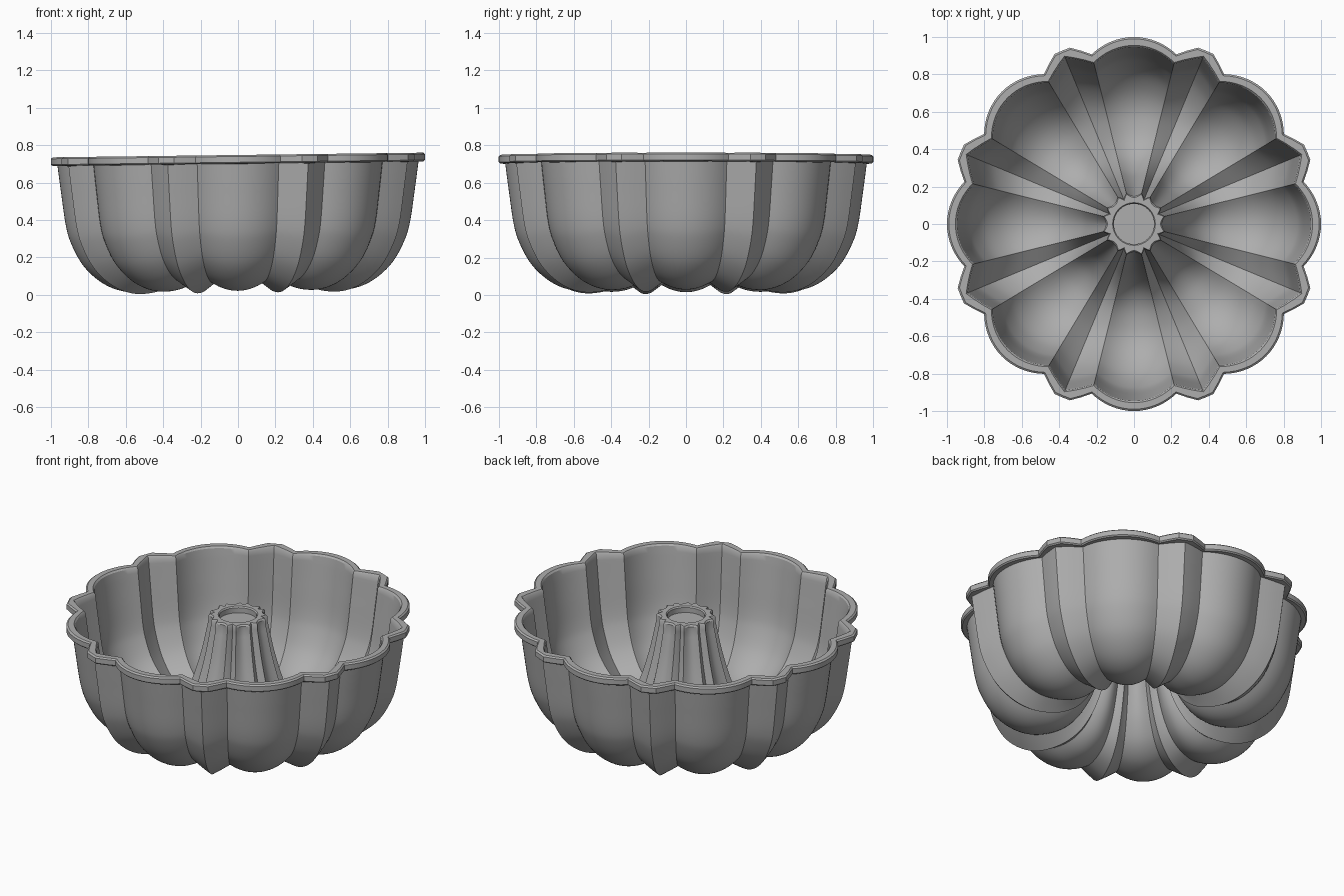
import bpy, bmesh, math
from mathutils import Vector

cube = bpy.data.objects.get("Cube")
if cube:
    bpy.data.objects.remove(cube, do_unlink=True)

THICK = 0.025        # wall thickness
TILT = 0.0125        # the pan leans slightly along x
LOBES = 8
VALLEY, RIDGE = 14.0, 22.5   # degrees from the lobe centre

# Single cast metal colour
metal = bpy.data.materials.new("grey metal")
metal.use_nodes = True
GREY = (0.42, 0.42, 0.42, 1)
metal.diffuse_color = GREY
bsdf = next(n for n in metal.node_tree.nodes if n.type == 'BSDF_PRINCIPLED')
bsdf.inputs["Base Color"].default_value = GREY


def flute(deg, blunt):
    """Relative push of the wall: rounded lobe, valley, then a pointed ridge."""
    d = abs((deg + RIDGE) % (2 * RIDGE) - RIDGE)
    if d <= VALLEY:
        return -(d / VALLEY) ** 2
    peak, full = (0.05, 20.0) if blunt else (0.25, RIDGE)
    return -1 + (1 + peak) * min(1, (d - VALLEY) / (full - VALLEY))


def smooth_path(points, steps=6):
    """Catmull-Rom path through the profile points, as (point, outward normal)."""
    p = [Vector(q) for q in points]
    p = [2 * p[0] - p[1]] + p + [2 * p[-1] - p[-2]]
    path = []
    for a, b, c, d in zip(p, p[1:], p[2:], p[3:]):
        for i in range(steps):
            t = i / steps
            path.append(0.5 * (2 * b + (c - a) * t + (2 * a - 5 * b + 4 * c - d) * t ** 2
                               + (3 * b - a - 3 * c + d) * t ** 3))
    path.append(p[-2])
    result = []
    for i, q in enumerate(path):
        tan = (path[min(i + 1, len(path) - 1)] - path[max(i - 1, 0)]).normalized()
        result.append((q, Vector((-tan.y, tan.x))))
    return result


def finish(bm, name):
    for v in bm.verts:
        v.co.z += TILT * v.co.x
    bmesh.ops.recalc_face_normals(bm, faces=bm.faces)
    mesh = bpy.data.meshes.new(name)
    bm.to_mesh(mesh)
    bm.free()
    mesh.materials.append(metal)
    obj = bpy.data.objects.new(name, mesh)
    bpy.context.collection.objects.link(obj)
    bpy.ops.object.select_all(action='DESELECT')
    obj.select_set(True)
    bpy.context.view_layer.objects.active = obj
    bpy.ops.object.shade_smooth_by_angle(angle=math.radians(32))
    return obj


# Underside profile: from below the rim, round the floor and up the centre tube
wall = smooth_path([(0.965, 0.70), (0.945, 0.55), (0.92, 0.38), (0.89, 0.28),
                    (0.83, 0.17), (0.75, 0.09), (0.66, 0.04), (0.56, 0.022),
                    (0.44, 0.04), (0.34, 0.10), (0.265, 0.20), (0.215, 0.32),
                    (0.165, 0.50), (0.125, 0.70)])

# Closed loop of rings: (point, push direction, push amount, blunt ridge)
OUT, IN, NONE = Vector((1, 0)), Vector((-1, 0)), Vector((0, 0))
amount = lambda q: 0.015 + 0.05 * q.x
rings = [(q, n, amount(q), False) for q, n in wall]
# Tube mouth
for r, z in [(0.108, 0.69), (0.108, 0.738), (0.114, 0.746)]:
    rings.append((Vector((r, z)), NONE, 0, False))
for r, z in [(0.142, 0.746), (0.15, 0.736)]:
    rings.append((Vector((r, z)), IN, 0.0215, False))
# Cavity surface
rings += [(q - n * THICK, n, amount(q), False) for q, n in reversed(wall)]
# Rim lip
for r, z, blunt in [(0.946, 0.738, False), (0.955, 0.748, False), (0.99, 0.748, True),
                    (1.0, 0.740, True), (1.0, 0.709, True), (0.992, 0.702, True)]:
    rings.append((Vector((r, z)), OUT, 0.065, blunt))

# Angles around one lobe, repeated for all lobes
sector = [VALLEY * i / 8 for i in range(-8, 9)] + [17, 20, RIDGE, 25, 28]
angles = [k * 2 * RIDGE + a for k in range(LOBES) for a in sector]

bm = bmesh.new()
grid = []
for q, n, amp, blunt in rings:
    loop = []
    for a in angles:
        s = q + n * amp * flute(a, blunt)
        t = math.radians(a)
        loop.append(bm.verts.new((s.x * math.cos(t), s.x * math.sin(t), s.y)))
    grid.append(loop)
for i, loop in enumerate(grid):
    nxt = grid[(i + 1) % len(grid)]
    for j in range(len(angles)):
        k = (j + 1) % len(angles)
        bm.faces.new((loop[j], loop[k], nxt[k], nxt[j]))
finish(bm, "fluted_pan")

# Plate closing the centre tube just below its mouth
bm = bmesh.new()
bmesh.ops.create_cone(bm, cap_ends=True, segments=64, radius1=0.112, radius2=0.112, depth=0.012)
bmesh.ops.translate(bm, verts=bm.verts, vec=(0, 0, 0.70))
finish(bm, "tube_cap")
